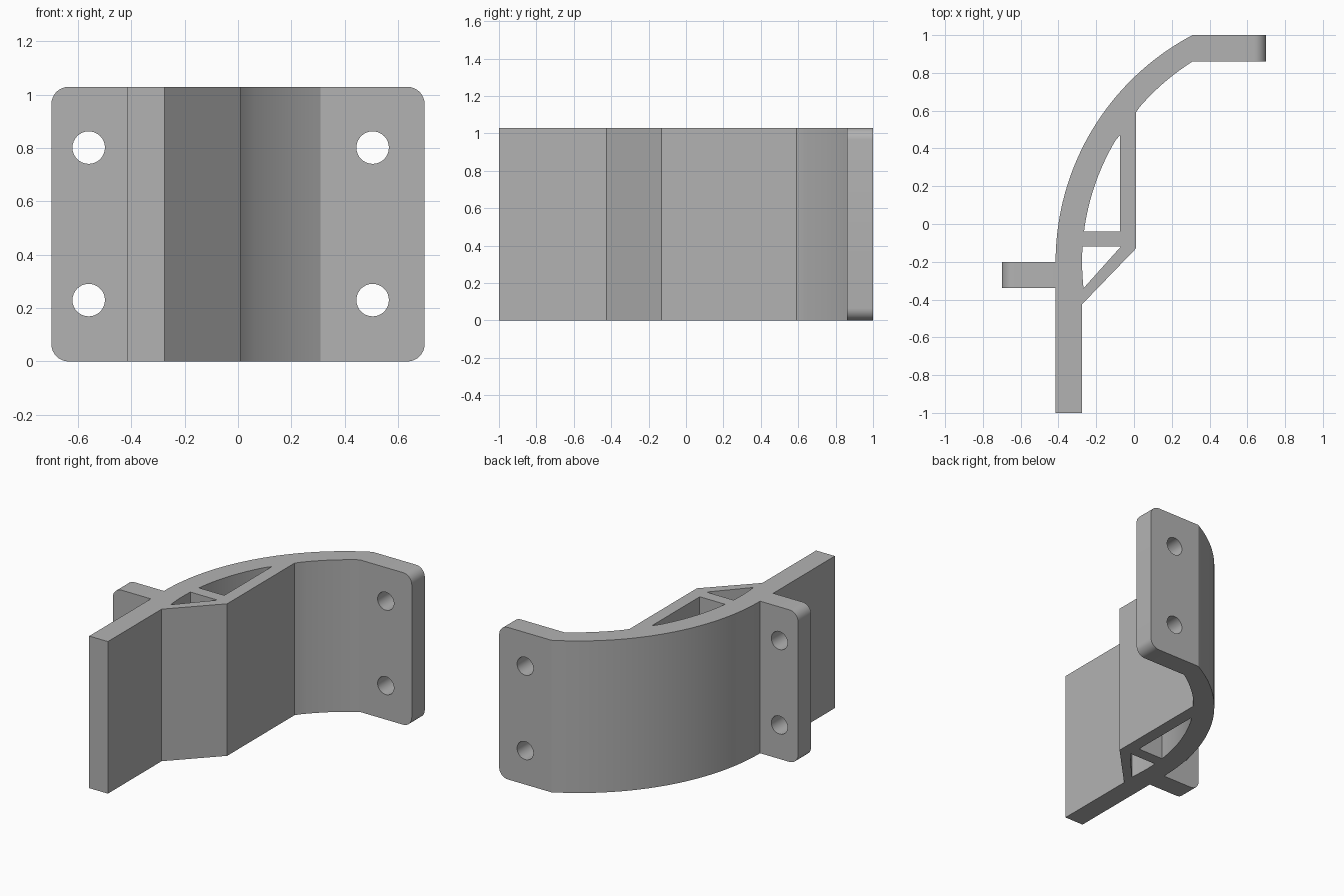
import bpy, bmesh
from math import asin, cos, sin, pi, radians
from mathutils import Matrix, Vector

if "Cube" in bpy.data.objects:
    bpy.data.objects.remove(bpy.data.objects["Cube"])

H = 1.03        # bracket height
HALF_W = 0.7    # half the overall width
ARC_Y = -0.2    # both arcs share this centre height

grey = bpy.data.materials.new("Plain grey")
grey.use_nodes = True
tone = (0.45, 0.45, 0.45, 1)
grey.diffuse_color = tone
grey.node_tree.nodes["Principled BSDF"].inputs["Base Color"].default_value = tone


def arc(cx, cy, r, a0, a1, n):
    """Points along an arc, angles in radians."""
    angles = [a0 + (a1 - a0) * i / n for i in range(n + 1)]
    return [(cx + r * cos(a), cy + r * sin(a)) for a in angles]


def wall_arc(cx, r, y0, y1, n):
    """Left-hand side of a circle between two y values."""
    return arc(cx, ARC_Y, r, pi - asin((y0 - ARC_Y) / r), pi - asin((y1 - ARC_Y) / r), n)


def prism(name, loops, low, high, along_y=False):
    """Fill closed loops (the later ones are holes) and extrude them."""
    bm = bmesh.new()
    for loop in loops:
        vs = [bm.verts.new((x, y, low)) for x, y in loop]
        for a, b in zip(vs, vs[1:] + vs[:1]):
            bm.edges.new((a, b))
    bmesh.ops.triangle_fill(bm, use_beauty=True, use_dissolve=False, edges=bm.edges[:])
    top = bmesh.ops.extrude_face_region(bm, geom=bm.faces[:])["geom"]
    bmesh.ops.translate(bm, vec=Vector((0, 0, high - low)),
                        verts=[g for g in top if isinstance(g, bmesh.types.BMVert)])
    if along_y:
        bmesh.ops.rotate(bm, matrix=Matrix.Rotation(radians(90), 3, 'X'), verts=bm.verts[:])
    bmesh.ops.recalc_face_normals(bm, faces=bm.faces[:])
    mesh = bpy.data.meshes.new(name)
    bm.to_mesh(mesh)
    bm.free()
    mesh.materials.append(grey)
    obj = bpy.data.objects.new(name, mesh)
    bpy.context.collection.objects.link(obj)
    return obj


def cut(obj, cutter, operation):
    """Apply a boolean, then drop the cutter."""
    cutter.hide_render = True
    mod = obj.modifiers.new("Cut", 'BOOLEAN')
    mod.object, mod.operation, mod.solver = cutter, operation, 'EXACT'
    bpy.ops.object.select_all(action='DESELECT')
    bpy.context.view_layer.objects.active = obj
    obj.select_set(True)
    bpy.ops.object.modifier_apply(modifier=mod.name)
    bpy.data.objects.remove(cutter)


# Plan outline: arm, left flange, curved wall, right flange, straight brace
OUT, INN = (0.941, 1.356), (0.978, 1.253)   # centre x and radius
END = HALF_W + 0.05                         # overshoot, trimmed later
outline = [(-0.275, -1), (-0.415, -1), (-0.415, -0.34), (-END, -0.34), (-END, -0.2)]
outline += wall_arc(*OUT, ARC_Y, 1.0, 32)
outline += [(END, 1.0), (END, 0.86)]
outline += wall_arc(*INN, 0.86, 0.59, 10)[:-1]
outline += [(0.01, 0.59), (0.01, -0.13), (-0.275, -0.425)]

# Hollow cells between the curved wall and the brace
upper_cell = [(-0.075, -0.04)] + wall_arc(*INN, -0.04, 0.47, 16)[:-1] + [(-0.075, 0.47)]
lower_cell = [(-0.07, -0.12)] + wall_arc(*INN, -0.34, -0.12, 6)

bracket = prism("bracket", [outline, upper_cell, lower_cell], -0.05, H + 0.05)

# Trim to height and width with rounded outer flange corners
R = 0.065
rounded = []
for k, (x, z) in enumerate([(1, H - R), (-1, H - R), (-1, R), (1, R)]):
    rounded += arc(x * (HALF_W - R), z, R, k * pi / 2, (k + 1) * pi / 2, 8)
cut(bracket, prism("trim", [rounded], -2, 2, True), 'INTERSECT')

# Bolt holes through both flanges
for x in (-0.56, 0.505):
    for z in (0.23, 0.802):
        circle = arc(x, z, 0.061, 0, 2 * pi, 32)[:-1]
        cut(bracket, prism("hole_cutter", [circle], -2, 2, True), 'DIFFERENCE')

bpy.ops.object.shade_smooth_by_angle(angle=radians(20))
